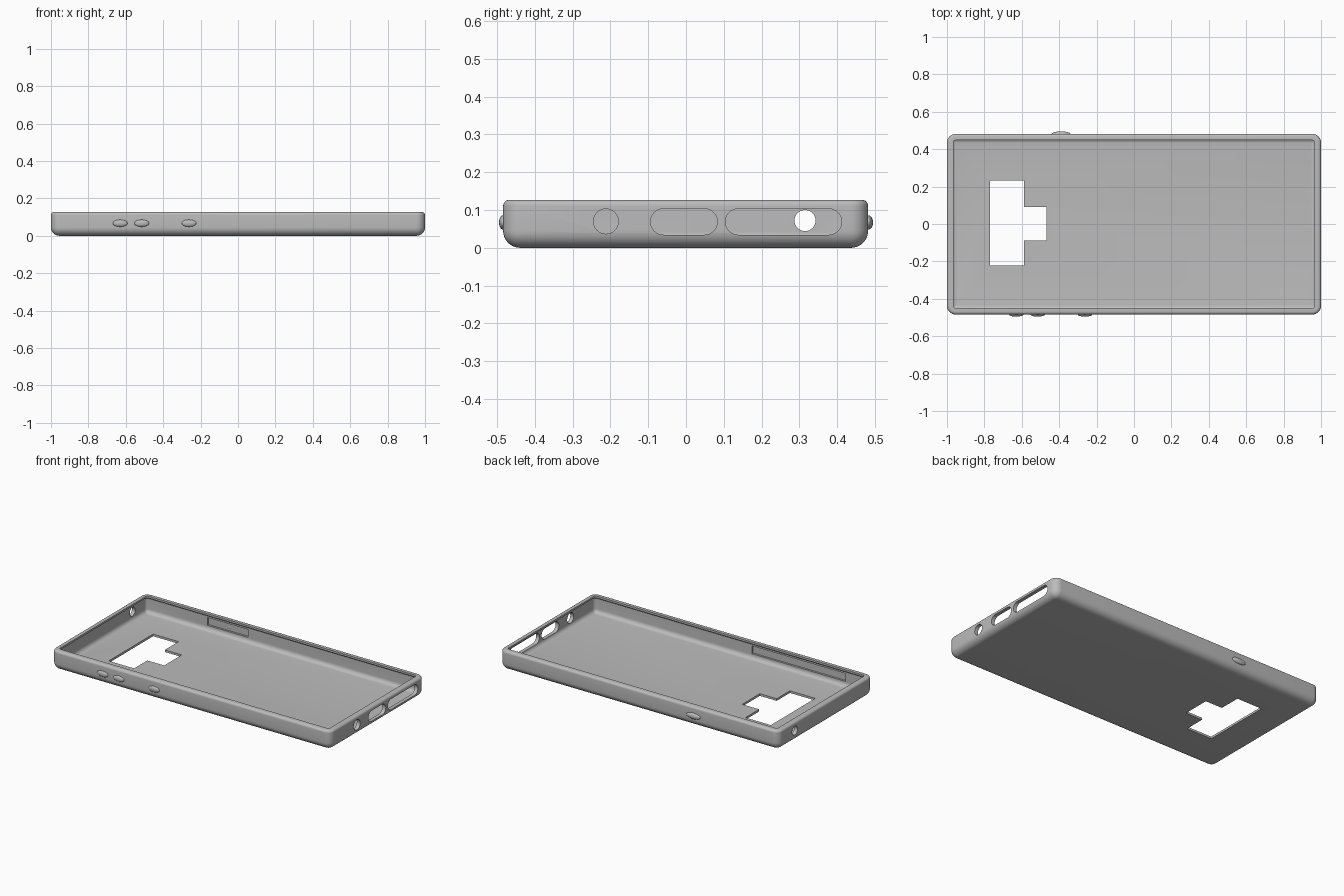
import bpy, bmesh
from math import sin, cos, pi, radians
from mathutils import Vector

if "Cube" in bpy.data.objects:
    bpy.data.objects.remove(bpy.data.objects["Cube"])

HX, HY, CY, TOP = 1.0, 0.483, -0.001, 0.127

grey = bpy.data.materials.new("soft grey")
grey.use_nodes = True
grey.diffuse_color = (0.5, 0.5, 0.5, 1)
grey.node_tree.nodes["Principled BSDF"].inputs["Base Color"].default_value = (0.5, 0.5, 0.5, 1)


def make_object(name, bm):
    bmesh.ops.recalc_face_normals(bm, faces=bm.faces)
    mesh = bpy.data.meshes.new(name)
    bm.to_mesh(mesh)
    bm.free()
    mesh.materials.append(grey)
    obj = bpy.data.objects.new(name, mesh)
    bpy.context.collection.objects.link(obj)
    return obj


def select_only(obj):
    bpy.ops.object.select_all(action="DESELECT")
    obj.select_set(True)
    bpy.context.view_layer.objects.active = obj


def arc(cx, cz, r, start, end, n=8):
    return [(cx + r * cos(radians(start + (end - start) * i / n)),
             cz + r * sin(radians(start + (end - start) * i / n))) for i in range(n + 1)]


def rounded_ring(bm, inset, z, n=8):
    """Rounded rectangle of vertices, set in from the outer wall."""
    r = max(0.047 - inset, 0.002)
    x, y = HX - inset - r, HY - inset - r
    corners = [(x, y, 0), (-x, y, 90), (-x, -y, 180), (x, -y, 270)]
    return [bm.verts.new((px, py + CY, z)) for cx, cy, a in corners
            for px, py in arc(cx, cy, r, a, a + 90, n)]


def prism(outline, place, low, high):
    """Cutter made by extruding a flat outline between two levels."""
    bm = bmesh.new()
    ends = [[bm.verts.new(place(u, v, w)) for u, v in outline] for w in (low, high)]
    for ring in ends:
        bm.faces.new(ring)
    for i in range(len(outline)):
        j = (i + 1) % len(outline)
        bm.faces.new((ends[0][i], ends[0][j], ends[1][j], ends[1][i]))
    cutter = make_object("cutter", bm)
    cutter.hide_render = True
    return cutter


def cut(obj, cutter):
    mod = obj.modifiers.new("cut", "BOOLEAN")
    mod.operation, mod.solver, mod.object = "DIFFERENCE", "EXACT", cutter
    select_only(obj)
    bpy.ops.object.modifier_apply(modifier=mod.name)
    bpy.data.objects.remove(cutter)


def slot(y0, y1, z, r):
    return arc(y1 - r, z, r, -90, 90, 16) + arc(y0 + r, z, r, 90, 270, 16)


def along_x(u, v, w):
    return (w, u, v)


def along_y(u, v, w):
    return (u, w, v)


def along_z(u, v, w):
    return (u, v, w)


# Shell: (inset, height) profile from the underside, over the rim, to the floor
profile = arc(0.045, 0.045, 0.045, 270, 180, 10)
profile += arc(0.016, TOP - 0.016, 0.016, 180, 90, 6)
profile += [(0.034, TOP), (0.034, 0.115), (0.024, 0.107)]
profile += arc(0.050, 0.040, 0.026, 180, 270, 6)

bm = bmesh.new()
rings = [rounded_ring(bm, inset, z) for inset, z in profile]
for a, b in zip(rings, rings[1:]):
    for i in range(len(a)):
        j = (i + 1) % len(a)
        bm.faces.new((a[i], a[j], b[j], b[i]))
bm.faces.new(rings[0])
bm.faces.new(rings[-1])
case = make_object("case_shell", bm)

# Camera window through the floor
window = [(-0.77, -0.222), (-0.588, -0.222), (-0.588, -0.088), (-0.467, -0.088),
          (-0.467, 0.092), (-0.588, 0.092), (-0.588, 0.232), (-0.77, 0.232)]
cut(case, prism(window, along_z, -0.1, 0.06))

# Port openings in the right-hand end
for y0, y1, z, r in [(-0.245, -0.179, 0.070, 0.033), (-0.094, 0.083, 0.069, 0.0345),
                     (0.104, 0.412, 0.069, 0.0345)]:
    cut(case, prism(slot(y0, y1, z, r), along_x, 0.9, 1.1))

# Small round hole in the opposite end
cut(case, prism(slot(0.287, 0.343, 0.072, 0.0279), along_x, -1.1, -0.9))

# Button recesses inside the long walls
for x0, x1, side in [(-0.82, -0.15, -1), (-0.54, -0.25, 1)]:
    box = [(x0, 0.046), (x1, 0.046), (x1, 0.096), (x0, 0.096)]
    low, high = sorted(CY + side * (HY - d) for d in (0.012, 0.030))
    cut(case, prism(box, along_y, low, high))

select_only(case)
bpy.ops.object.shade_smooth_by_angle(angle=radians(32))

# Raised button domes on the outside
for name, x, side, half, rise in [("volume_up_button", -0.63, -1, 0.039, 0.011),
                                  ("volume_down_button", -0.515, -1, 0.039, 0.011),
                                  ("side_button", -0.262, -1, 0.039, 0.011),
                                  ("power_button", -0.39, 1, 0.05, 0.013)]:
    bm = bmesh.new()
    bmesh.ops.create_uvsphere(bm, u_segments=32, v_segments=16, radius=1)
    bmesh.ops.scale(bm, verts=bm.verts, vec=Vector((half, rise, 0.019)))
    bmesh.ops.translate(bm, verts=bm.verts, vec=Vector((x, CY + side * HY, 0.067)))
    button = make_object(name, bm)
    select_only(button)
    bpy.ops.object.shade_smooth_by_angle(angle=radians(40))
